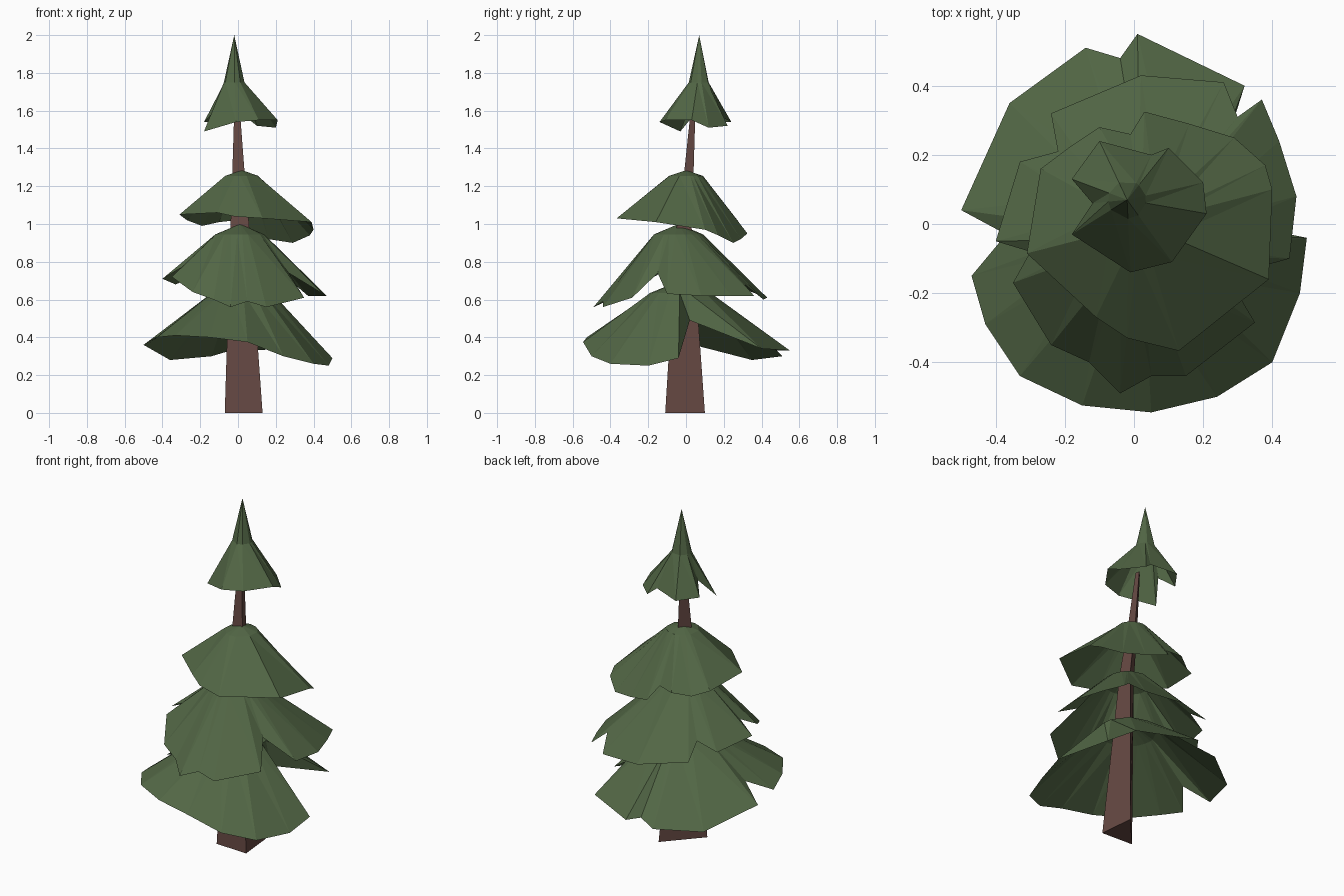
import bpy


def material(name, rgb):
    m = bpy.data.materials.new(name)
    m.diffuse_color = (*rgb, 1)
    return m


GREEN = material("needles", (0.085, 0.135, 0.06))
BROWN = material("bark", (0.13, 0.065, 0.055))


def make(name, verts, faces, mat):
    me = bpy.data.meshes.new(name)
    me.from_pydata(verts, [], faces)
    me.materials.append(mat)
    me.update()
    ob = bpy.data.objects.new(name, me)
    bpy.context.collection.objects.link(ob)
    return ob


def tier(name, apex, ring_r, ring_z, rim):
    """Ragged open skirt: apex, round shoulder ring, irregular rim (counter-clockwise)."""
    ax, ay, _ = apex
    n = len(rim)
    ring = []
    for x, y, _ in rim:
        dx, dy = x - ax, y - ay
        d = (dx * dx + dy * dy) ** 0.5
        ring.append((ax + dx / d * ring_r, ay + dy / d * ring_r, ring_z))
    faces = []
    for i in range(n):
        j = (i + 1) % n
        a, b, c, d = 1 + i, 1 + j, 1 + n + i, 1 + n + j
        faces += [(0, a, b), (a, c, d), (a, d, b)]
    return make(name, [apex] + ring + list(rim), faces, GREEN)


# Trunk: tapering three-sided post, leaning slightly near the top
levels = [
    [(-0.07, -0.10, 0), (0.13, -0.11, 0), (0.11, 0.10, 0)],
    [(-0.04, -0.05, 0.98), (0.06, -0.05, 0.98), (0.05, 0.03, 0.98)],
    [(-0.03, -0.01, 1.27), (0.035, -0.01, 1.27), (0.025, 0.04, 1.27)],
    [(-0.02, 0.025, 1.60), (0.01, 0.025, 1.60), (0.005, 0.05, 1.60)],
]
tf = [(2, 1, 0), (9, 10, 11)]
for k in range(len(levels) - 1):
    for i in range(3):
        j = (i + 1) % 3
        tf.append((3 * k + i, 3 * k + j, 3 * k + 3 + j, 3 * k + 3 + i))
make("trunk", [v for l in levels for v in l], tf, BROWN)

# Lowest branches: two lobes parted by notches left and right
tier("bottom_branches", (0.02, -0.03, 0.70), 0.16, 0.635, [
    (0.20, 0.02, 0.49), (0.32, 0.40, 0.34), (0.01, 0.55, 0.33),
    (-0.04, 0.48, 0.33), (-0.14, 0.51, 0.30), (-0.36, 0.35, 0.28),
    (-0.50, 0.04, 0.36), (-0.37, -0.03, 0.44), (-0.47, -0.15, 0.37),
    (-0.43, -0.29, 0.40), (-0.33, -0.44, 0.41), (-0.15, -0.525, 0.40),
    (0.05, -0.545, 0.375), (0.24, -0.50, 0.30), (0.40, -0.40, 0.26),
    (0.48, -0.20, 0.25), (0.50, -0.04, 0.29)])

# Second branches
tier("lower_middle_branches", (0.01, -0.04, 1.0), 0.13, 0.945, [
    (0.45, -0.10, 0.63), (0.47, 0.08, 0.62), (0.42, 0.24, 0.62),
    (0.37, 0.36, 0.62), (0.30, 0.31, 0.68), (0.26, 0.41, 0.60),
    (0.02, 0.43, 0.61), (-0.24, 0.32, 0.65), (-0.22, 0.21, 0.73),
    (-0.33, 0.18, 0.68), (-0.40, -0.05, 0.71), (-0.30, -0.08, 0.77),
    (-0.35, -0.17, 0.72), (-0.24, -0.35, 0.64), (-0.13, -0.40, 0.60),
    (-0.04, -0.49, 0.56), (0.05, -0.44, 0.59), (0.15, -0.44, 0.56),
    (0.35, -0.285, 0.61), (0.27, -0.15, 0.74)])

# Third branches
tier("upper_middle_branches", (0.02, 0.0, 1.285), 0.09, 1.255, [
    (0.40, 0.10, 0.97), (0.38, 0.17, 0.94), (0.29, 0.25, 0.90),
    (0.16, 0.29, 0.92), (0.03, 0.325, 0.95), (-0.01, 0.26, 1.02),
    (-0.10, 0.28, 1.01), (-0.19, 0.22, 0.99), (-0.27, 0.16, 1.02),
    (-0.31, -0.085, 1.05), (-0.11, -0.27, 1.06), (-0.02, -0.33, 1.04),
    (0.13, -0.367, 1.03), (0.39, -0.16, 1.01)])

# Pointed crown
tier("crown", (-0.02, 0.07, 2.0), 0.055, 1.75, [
    (0.21, 0.03, 1.55), (0.20, 0.12, 1.51), (0.10, 0.22, 1.52),
    (0.05, 0.20, 1.56), (-0.10, 0.24, 1.54), (-0.18, 0.13, 1.54),
    (-0.12, 0.06, 1.60), (-0.18, -0.03, 1.49), (-0.01, -0.14, 1.54),
    (0.11, -0.11, 1.55)])
